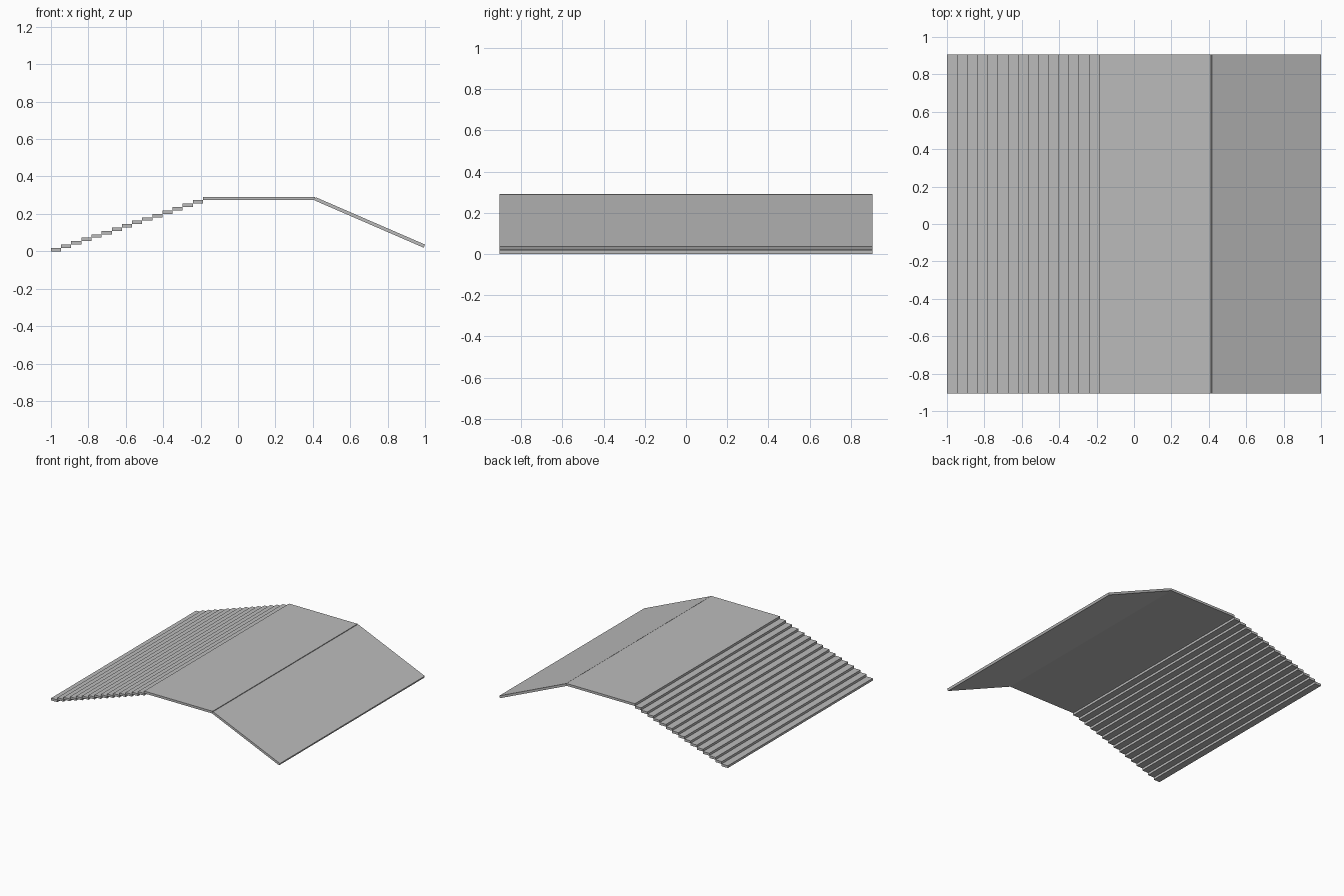
import bpy
import math

if "Cube" in bpy.data.objects:
    bpy.data.objects.remove(bpy.data.objects["Cube"], do_unlink=True)

WIDTH = 1.81        # extent along y
THICK = 0.0182      # slab thickness, equal to one rise
STEPS = 15
X_START, X_DECK, X_RAMP = -1.0, -0.187, 0.412

grey = bpy.data.materials.new("plain grey")
grey.diffuse_color = (0.5, 0.5, 0.5, 1)
grey.use_nodes = True
grey.node_tree.nodes["Principled BSDF"].inputs["Base Color"].default_value = (0.5, 0.5, 0.5, 1)


def slab(name, length, x, z, tilt=0.0):
    """Flat board across the full width, centred at x, z and tilted about y."""
    bpy.ops.mesh.primitive_cube_add(size=1, location=(x, 0, z))
    ob = bpy.context.object
    ob.name = name
    ob.scale = (length, WIDTH, THICK)
    ob.rotation_euler.y = tilt
    ob.data.materials.append(grey)
    return ob


# Stair treads, each one rise above the last
run = (X_DECK - X_START) / STEPS
for i in range(STEPS):
    slab(f"stair_tread_{i + 1}", run, X_START + (i + 0.5) * run, (i + 0.5) * THICK)

# Level deck at the top of the stairs
deck_z = (STEPS + 0.5) * THICK
slab("deck", X_RAMP - X_DECK, (X_DECK + X_RAMP) / 2, deck_z)

# Sloping ramp, placed by the ends of its top surface
x0, z0, x1, z1 = 0.416, 0.289, 1.0, 0.036
tilt = math.atan2(z0 - z1, x1 - x0)
slab("ramp", math.hypot(x1 - x0, z0 - z1),
     (x0 + x1) / 2 - math.sin(tilt) * THICK / 2,
     (z0 + z1) / 2 - math.cos(tilt) * THICK / 2, tilt)
